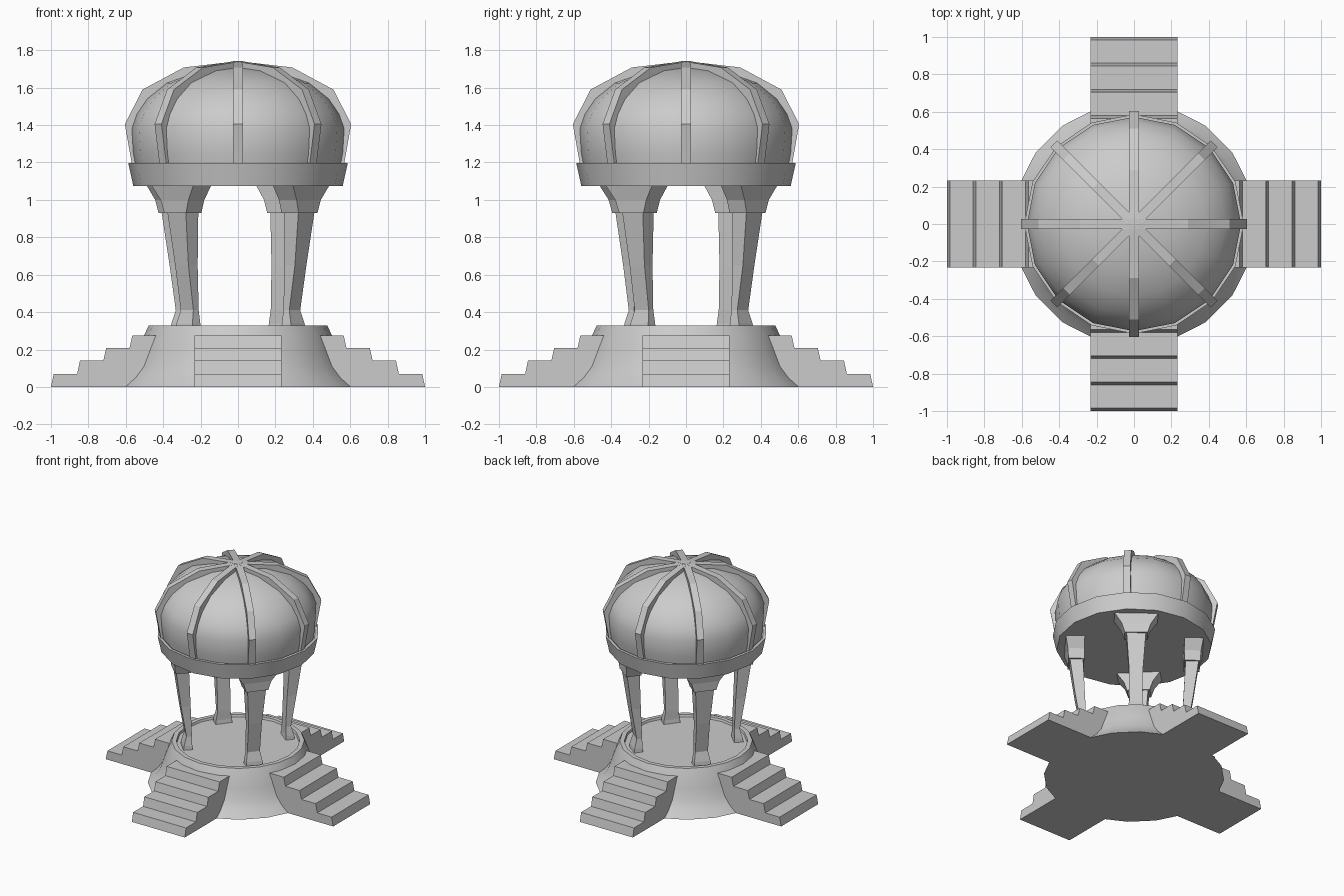
import bpy, bmesh
from math import sin, cos, pi, radians
from mathutils import Matrix

if "Cube" in bpy.data.objects:
    bpy.data.objects.remove(bpy.data.objects["Cube"])


def finish(bm, name, angle=0, smooth=None):
    bmesh.ops.recalc_face_normals(bm, faces=bm.faces)
    bm.transform(Matrix.Rotation(radians(angle), 4, 'Z'))
    me = bpy.data.meshes.new(name)
    bm.to_mesh(me)
    bm.free()
    ob = bpy.data.objects.new(name, me)
    bpy.context.collection.objects.link(ob)
    if smooth:
        bpy.ops.object.select_all(action='DESELECT')
        ob.select_set(True)
        bpy.context.view_layer.objects.active = ob
        bpy.ops.object.shade_smooth_by_angle(angle=radians(smooth))
    return ob


def bridge(bm, a, b):
    n = len(a)
    for i in range(n):
        bm.faces.new((a[i], a[(i + 1) % n], b[(i + 1) % n], b[i]))


def loft(name, rings, angle=0, smooth=None):
    """Join matching closed loops of points and cap both ends."""
    bm = bmesh.new()
    loops = [[bm.verts.new(p) for p in ring] for ring in rings]
    for a, b in zip(loops, loops[1:]):
        bridge(bm, a, b)
    bm.faces.new(loops[0])
    bm.faces.new(loops[-1])
    return finish(bm, name, angle, smooth)


def lathe(name, profile, sides, smooth=40):
    return loft(name, [[(r * cos(2 * pi * i / sides), r * sin(2 * pi * i / sides), z)
                        for i in range(sides)] for r, z in profile], smooth=smooth)


def extrude(name, outline, width, angle):
    """Extrude an x-z outline across y, then turn it about z."""
    return loft(name, [[(x, s * width / 2, z) for x, z in outline] for s in (-1, 1)], angle)


def post(name, sections, angle):
    """Rectangular sections: height, inner radius, outer radius, width."""
    return loft(name, [[(a, -w / 2, z), (b, -w / 2, z), (b, w / 2, z), (a, w / 2, z)]
                       for z, a, b, w in sections], angle)


# Flared base with a raised rim around the floor
lathe("base", [(.65, 0), (.60, .05), (.56, .11), (.533, .19), (.505, .27),
               (.478, .327), (.445, .327), (.44, .31)], 20)

# Four flights of steps with slightly sloping risers
steps = [(.42, 0), (1, 0), (.985, .07), (.86, .07), (.845, .14), (.72, .14),
         (.705, .207), (.58, .207), (.565, .275), (.42, .275)]
for k in range(4):
    extrude(f"steps_{k + 1}", steps, .465, 90 * k)

# Columns with flared capitals
column = [(.30, .34, .41, .125), (.34, .345, .405, .12), (.41, .345, .385, .095),
          (.65, .355, .425, .10), (.94, .37, .465, .14)]
capital = [(.93, .36, .475, .165), (1.0, .36, .48, .21), (1.08, .36, .497, .32)]
for k, a in enumerate((-38, 52, 142, 225)):
    post(f"column_{k + 1}", column, a)
    post(f"capital_{k + 1}", capital, a)

# Ring under the dome
lathe("dome_ring", [(.56, 1.075), (.587, 1.198), (.565, 1.198), (.55, 1.185)], 16)

# Dome
lathe("dome", [(.55, 1.17), (.565, 1.25), (.573, 1.38), (.545, 1.46), (.49, 1.54),
               (.385, 1.625), (.2, 1.69), (.03, 1.708)], 16)

# Eight faceted ribs
rib = [(.56, 1.15), (.605, 1.405), (.51, 1.59), (.29, 1.708), (0, 1.742),
       (0, 1.67), (.27, 1.63), (.45, 1.53), (.53, 1.40), (.51, 1.15)]
for k in range(8):
    extrude(f"rib_{k + 1}", rib, .052, 45 * k)
